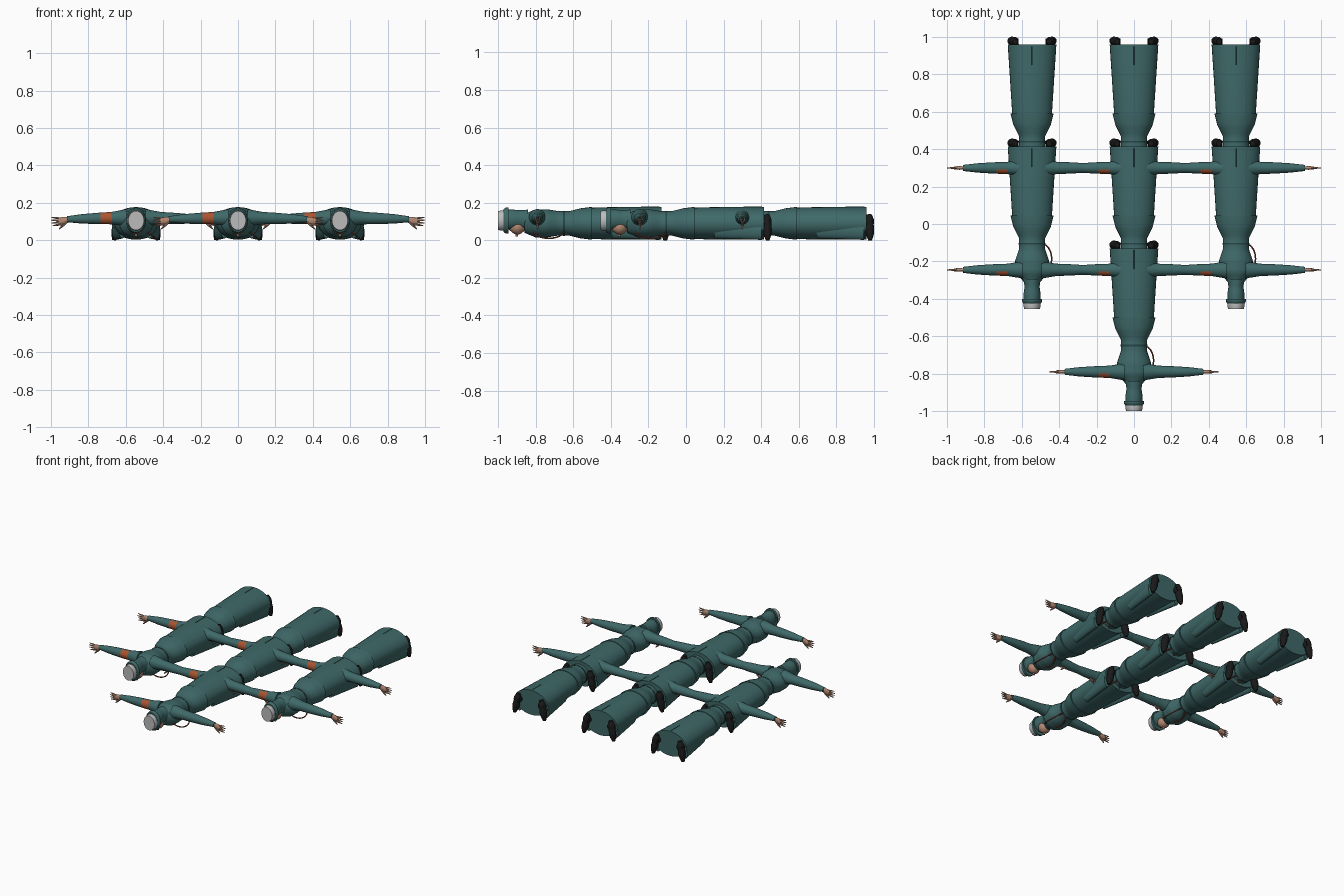
import bpy
import bmesh
import math
from mathutils import Vector

if "Cube" in bpy.data.objects:
    bpy.data.objects.remove(bpy.data.objects["Cube"])


def material(name, *colour):
    paint = bpy.data.materials.new(name)
    paint.use_nodes = True
    paint.diffuse_color = (*colour, 1)
    shader = paint.node_tree.nodes["Principled BSDF"]
    shader.inputs["Base Color"].default_value = (*colour, 1)
    shader.inputs["Roughness"].default_value = .8
    return paint


teal = material("teal cloth", .05, .14, .14)
dark_teal = material("dark teal trim", .02, .06, .06)
pale_grey = material("pale grey crown", .5, .5, .5)
skin = material("skin", .46, .25, .17)
black = material("black leather", .01, .01, .01)
orange = material("orange patch", .4, .09, .03)
red_brown = material("red brown cord", .25, .05, .03)

# Lying figures: three in the middle column, two in each side column
spacing = .545
places = []
for column in (-1, 0, 1):
    for row in range(-1, 2):
        if column == 0 or row >= 0:
            places.append(Vector((column * spacing, (row - .45) * spacing, 0)))


def place_on_every_figure(name, data):
    for location in places:
        part = bpy.data.objects.new(name, data)
        part.location = location
        bpy.context.collection.objects.link(part)


def same_depth(radius):
    return radius


def body_depth(radius):
    return min(.03 + radius / 2, .087)


def brim_depth(radius):
    return radius + .015


def double_depth(radius):
    return radius * 2


def no_patch(face):
    return 0


def sleeve_patch(face):
    """Pick the head-facing side of the right upper arm."""
    along = -face.calc_center_median().x
    return int(.13 < along < .19 and face.normal.y < -.35)


def loft(name, start, end, radii, paints, depth=same_depth, sides=24, rule=no_patch):
    """Sweep an ellipse from start to end through evenly spaced radii."""
    start, end = Vector(start), Vector(end)
    turn = (end - start).to_track_quat("Z", "Y")
    spans = len(radii) - 1
    steps = spans * 4
    mesh = bmesh.new()
    rings = []
    for step in range(steps + 1):
        along = step / steps
        span = min(int(along * spans), spans - 1)
        blend = along * spans - span
        radius = radii[span] * (1 - blend) + radii[span + 1] * blend
        ring = []
        for side in range(sides):
            angle = math.tau * side / sides
            offset = Vector((radius * math.cos(angle), depth(radius) * math.sin(angle), 0))
            ring.append(mesh.verts.new(start.lerp(end, along) + turn @ offset))
        rings.append(ring)
    for near, far in zip(rings, rings[1:]):
        for side in range(sides):
            mesh.faces.new((near[side - 1], near[side], far[side], far[side - 1]))
    mesh.faces.new(rings[0])
    mesh.faces.new(rings[-1])
    bmesh.ops.recalc_face_normals(mesh, faces=mesh.faces)
    mesh.normal_update()
    for face in mesh.faces:
        face.smooth = True
        face.material_index = rule(face)
    data = bpy.data.meshes.new(name)
    mesh.to_mesh(data)
    mesh.free()
    for paint in paints:
        data.materials.append(paint)
    data.set_sharp_from_angle(angle=math.radians(40))
    place_on_every_figure(name, data)


def body(name, back, front, height, widths, paint, depth=body_depth):
    """Loft a part lying along the spine."""
    loft(name, (0, back, height), (0, front, height), widths, [paint], depth, sides=32)


# Jacket, long skirt and seams
body("jacket", -.07, .29, .09, (.04, .09, .09, .07, .07, .1, .115), teal)
body("skirt", .27, .66, .09, (.105, .13), teal)
body("waist_seam", .135, .145, .09, (.073, .073), dark_teal)
body("skirt_back_seam", .55, .65, .177, (.002, .002), dark_teal, same_depth)

# Head, hood and flat cap
bulge = [math.sin(math.pi * (step + .3) / 9) for step in range(9)]
body("face", -.16, -.06, .07, [.04 * size for size in bulge], skin, same_depth)
loft("nose", (0, -.11, .05), (0, -.11, .02), (.01, .006), [skin])
body("hood", -.17, -.05, .11, (.045, .046, .04, .046), teal)
body("cap_brim", -.18, -.155, .105, (.047, .054, .054), teal, brim_depth)
body("cap_crown", -.21, -.175, .105, (.042, .046, .046), pale_grey)

for label, side in (("left", 1), ("right", -1)):
    # Sleeve narrowing to the wrist
    loft(label + "_sleeve", (side * .05, 0, .12), (side * .37, 0, .112),
         (.046, .033, .03, .025, .016), [teal, orange], rule=sleeve_patch)

    # Open hand with spread fingers
    loft(label + "_palm", (side * .36, 0, .11), (side * .415, 0, .1),
         (.007, .01, .008), [skin], double_depth)
    for finger in range(4):
        reach = .455 - .004 * abs(finger - 1)
        loft(label + "_finger", (side * .4, 0, .115 - .01 * finger),
             (side * reach, 0, .122 - .015 * finger), (.006, .005, .002), [skin], sides=8)
    loft(label + "_thumb", (side * .37, 0, .1), (side * .41, 0, .06),
         (.008, .007, .003), [skin], sides=8)

    # Trouser leg showing under the skirt
    loft(label + "_trouser_leg", (side * .07, .4, .06), (side * .105, .65, .05),
         (.025, .024), [teal], double_depth)

    # Boot with the toe turned down and out
    loft(label + "_boot_shaft", (side * .095, .62, .09), (side * .095, .69, .1),
         (.025, .023), [black])
    loft(label + "_boot_foot", (side * .09, .676, .136), (side * .118, .68, 0),
         (.014, .024, .022, .024, .02, .01), [black])

# Cord loops from the left shoulder to the waist, one outside and one on the chest
for name, reach in (("outer_cord", .055), ("chest_cord", -.05)):
    cord = bpy.data.curves.new(name, "CURVE")
    cord.dimensions = "3D"
    cord.bevel_depth = .004
    cord.use_fill_caps = True
    spline = cord.splines.new("POLY")
    spline.points.add(12)
    for step, point in enumerate(spline.points):
        angle = math.pi * step / 12
        bow = math.sin(angle)
        point.co = (.05 + reach * bow, .06 - .08 * math.cos(angle), .05 - .04 * bow, 1)
    spline.use_smooth = True
    cord.materials.append(red_brown)
    place_on_every_figure(name, cord)
